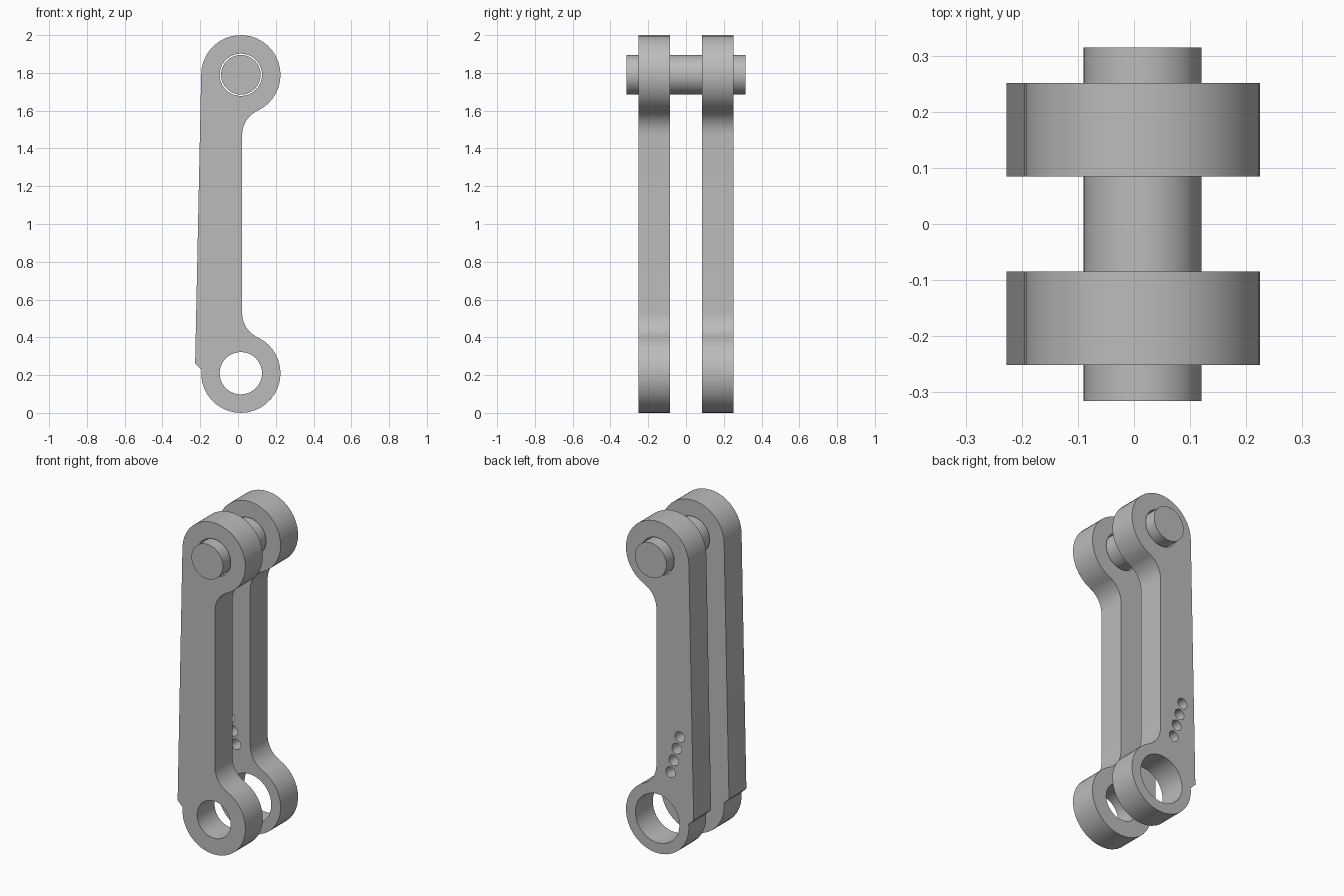
import bpy, bmesh
from math import sin, cos, pi, atan2, sqrt, radians

cube = bpy.data.objects.get("Cube")
if cube:
    bpy.data.objects.remove(cube)

grey = bpy.data.materials.new("plain grey")
grey.use_nodes = True
colour = (0.5, 0.5, 0.5, 1)
grey.diffuse_color = colour
grey.node_tree.nodes["Principled BSDF"].inputs["Base Color"].default_value = colour

CX, LOW, HIGH, EYE = 0.015, 0.21, 1.79, 0.21   # eye centres and radius
FILLET, EDGE = 0.14, 0.022                    # inside corner radius, straight edge


def arc(x, z, r, start, end, n):
    return [(x + r * cos(start + (end - start) * i / n),
             z + r * sin(start + (end - start) * i / n)) for i in range(n + 1)]


def circle(x, z, r, n=40):
    return arc(x, z, r, 0, 2 * pi, n)[:-1]


def link_outline():
    # Two eyes joined by a bar, blended into the right edge by fillets
    fx = EDGE + FILLET
    dz = sqrt((EYE + FILLET) ** 2 - (fx - CX) ** 2)
    a = atan2(dz, fx - CX)
    pts = arc(CX, LOW, EYE, radians(-186), a - 0, 26)
    pts += arc(fx, LOW + dz, FILLET, a - pi, -pi, 10)[1:]
    pts += arc(fx, HIGH - dz, FILLET, pi, pi - a, 10)
    pts += arc(CX, HIGH, EYE, -a, pi, 26)[1:]
    # Sloping left edge ending in a small heel
    pts += [(-0.227, 0.262), (-0.2, 0.235)]
    return pts


def finish(ob):
    bpy.ops.object.select_all(action='DESELECT')
    ob.select_set(True)
    bpy.context.view_layer.objects.active = ob
    bpy.ops.object.shade_smooth_by_angle(angle=radians(30))


def make_plate(name, y, holes):
    # Filled flat curve with holes, extruded to plate thickness
    curve = bpy.data.curves.new(name, 'CURVE')
    curve.dimensions = '2D'
    curve.fill_mode = 'BOTH'
    curve.extrude = 0.083
    for pts in [link_outline()] + [circle(*h) for h in holes]:
        spline = curve.splines.new('POLY')
        spline.points.add(len(pts) - 1)
        for p, (x, z) in zip(spline.points, pts):
            p.co = (x, z, 0, 1)
        spline.use_cyclic_u = True
    ob = bpy.data.objects.new(name, curve)
    bpy.context.collection.objects.link(ob)
    ob.location.y = y
    ob.rotation_euler.x = pi / 2
    bpy.ops.object.select_all(action='DESELECT')
    ob.select_set(True)
    bpy.context.view_layer.objects.active = ob
    bpy.ops.object.convert(target='MESH')
    ob = bpy.context.view_layer.objects.active
    bm = bmesh.new()
    bm.from_mesh(ob.data)
    bmesh.ops.remove_doubles(bm, verts=bm.verts, dist=0.0005)
    bmesh.ops.recalc_face_normals(bm, faces=bm.faces)
    bm.to_mesh(ob.data)
    bm.free()
    ob.data.materials.clear()
    ob.data.materials.append(grey)
    finish(ob)


# Front link, and rear link with a wider lower eye and four adjustment holes
pin_hole = (CX, HIGH, 0.112)
row = [(-0.135 + 0.0207 * i, 0.74 - 0.076 * i, 0.032, 20) for i in range(4)]
make_plate("front_link", -0.168, [pin_hole, (CX, LOW, 0.112)])
make_plate("rear_link", 0.168, [pin_hole, (CX, LOW, 0.147)] + row)

# Pin through both upper eyes
bpy.ops.mesh.primitive_cylinder_add(vertices=40, radius=0.105, depth=0.63,
                                    location=(CX, 0, HIGH), rotation=(pi / 2, 0, 0))
pin = bpy.context.object
pin.name = "pin"
pin.data.materials.append(grey)
finish(pin)
